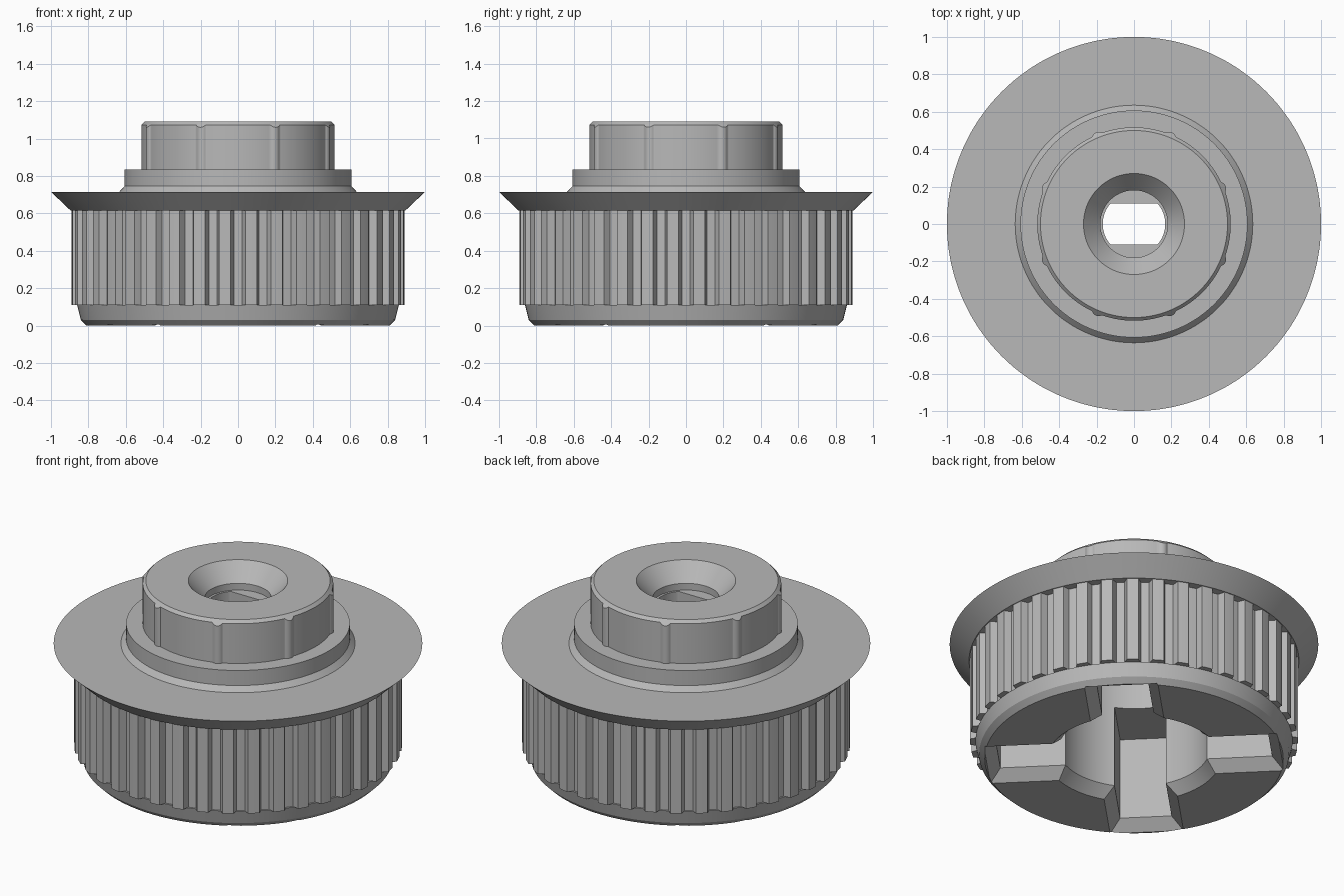
import bpy, bmesh
from math import sin, cos, radians, sqrt

if "Cube" in bpy.data.objects:
    bpy.data.objects.remove(bpy.data.objects["Cube"])

GREY = (0.48, 0.48, 0.48, 1)
grey = bpy.data.materials.new("machined grey")
grey.use_nodes = True
grey.diffuse_color = GREY
grey.node_tree.nodes["Principled BSDF"].inputs["Base Color"].default_value = GREY

STEPS = 720


def loft(name, rings):
    """Closed solid skinned through equal-length rings of points, bottom to top."""
    bm = bmesh.new()
    loops = [[bm.verts.new(p) for p in ring] for ring in rings]
    n = len(loops[0])
    for low, high in zip(loops, loops[1:]):
        for i in range(n):
            j = (i + 1) % n
            bm.faces.new((low[i], low[j], high[j], high[i]))
    bm.faces.new(loops[0][::-1])
    bm.faces.new(loops[-1])
    bmesh.ops.recalc_face_normals(bm, faces=bm.faces)
    mesh = bpy.data.meshes.new(name)
    bm.to_mesh(mesh)
    bm.free()
    mesh.materials.append(grey)
    obj = bpy.data.objects.new(name, mesh)
    bpy.context.collection.objects.link(obj)
    return obj


def ring(radius, height, steps=STEPS):
    """Ring whose radius and height may each be a function."""
    pts = []
    for i in range(steps):
        deg = 360 * i / steps
        r = radius(deg) if callable(radius) else radius
        z = height(r) if callable(height) else height
        pts.append((r * cos(radians(deg)), r * sin(radians(deg)), z))
    return pts


def turned(name, profile, steps=STEPS):
    return loft(name, [ring(r, z, steps) for r, z in profile])


# Radius of the toothed belt track: forty grooves
ROOT, TIP, PITCH = 0.85, 0.89, 9


def tooth(deg):
    off = abs((deg + PITCH / 2) % PITCH - PITCH / 2)
    return ROOT + (TIP - ROOT) * min(max(off - 1.5, 0), 1)


# Radius of the hub: eight slim round ribs
def ribbed(deg):
    d = radians(deg % 45 - 22.5)
    centre, rib = 0.495, 0.035
    inside = rib ** 2 - (centre * sin(d)) ** 2
    reach = centre * cos(d) + sqrt(inside) if inside > 0 else 0
    return max(0.517, reach)


# Solid parts, stacked from the bottom
base = turned("base_ring", [(0.81, 0), (0.84, 0.03), (0.86, 0.11)])
belt = turned("toothed_belt_track", [(tooth, 0.11), (tooth, 0.615)])
flange = turned("flange", [(0.895, 0.615), (1.0, 0.715)])
collar = turned("collar", [(0.635, 0.715), (0.607, 0.745), (0.607, 0.835)])
hub = turned("ribbed_hub", [(ribbed, 0.835),
                            (ribbed, lambda r: 1.09 - (r - 0.5)),
                            (0.5, 1.09)])

# Cutters: central bore, countersink
bore = turned("bore_cutter", [(0.49, -0.02), (0.41, 0.06), (0.41, 0.8)], 120)
sink = turned("countersink_cutter",
              [(0.18, 0.95), (0.18, 0.99), (0.27, 1.09), (0.288, 1.11)], 120)

# Shaft hole with two flat sides
shaft = loft("shaft_cutter", [
    [(x, max(-0.11, min(0.11, y)), z)
     for x, y, z in ring(0.167, height, 118)] for height in (0.7, 1.0)])


# Diagonal cross slots with a flared mouth
def slot(name, angle):
    levels = [(0.08, -0.02), (0, 0.06), (0, 0.55)]
    c, s = cos(radians(angle)), sin(radians(angle))
    rings = []
    for flare, z in levels:
        a, b = 0.74 + flare, 0.14 + flare
        corners = [(a, -b), (a, b), (-a, b), (-a, -b)]
        rings.append([(x * c - y * s, x * s + y * c, z) for x, y in corners])
    return loft(name, rings)


slots = [slot("slot_cutter_a", 45), slot("slot_cutter_b", 135)]


def cut(obj, cutters):
    bpy.context.view_layer.objects.active = obj
    for cutter in cutters:
        mod = obj.modifiers.new("cut", 'BOOLEAN')
        mod.operation = 'DIFFERENCE'
        mod.solver = 'EXACT'
        mod.object = cutter
        bpy.ops.object.modifier_apply(modifier=mod.name)


cut(base, [bore] + slots)
cut(belt, [bore] + slots)
cut(flange, [bore])
cut(collar, [bore, shaft])
cut(hub, [shaft, sink])

for cutter in [bore, sink, shaft] + slots:
    bpy.data.objects.remove(cutter)

# Smooth turned surfaces, keep machined edges crisp
bpy.ops.object.select_all(action='DESELECT')
for obj in (base, belt, flange, collar, hub):
    obj.select_set(True)
    bpy.context.view_layer.objects.active = obj
bpy.ops.object.shade_smooth_by_angle(angle=radians(25))
